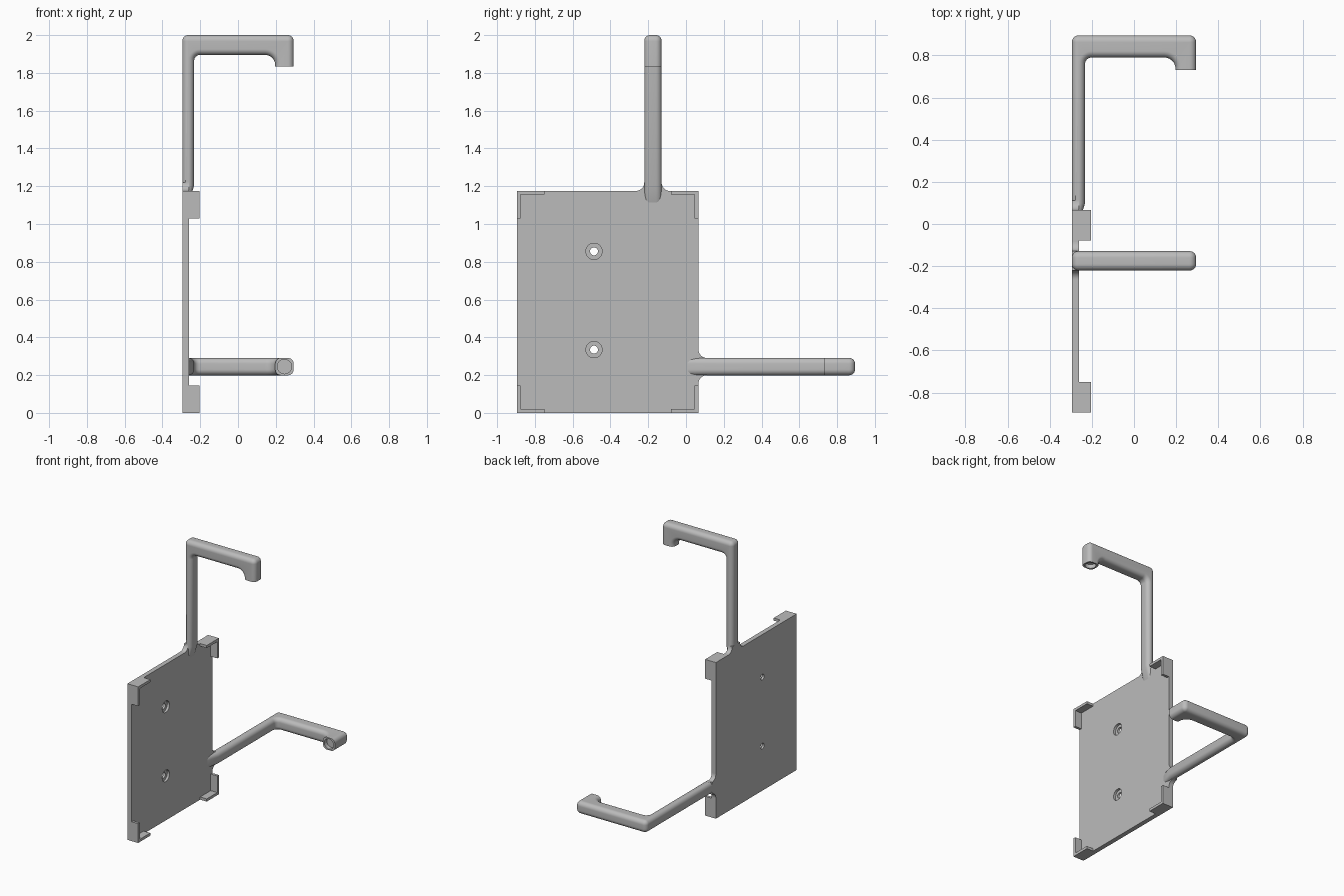
import bpy, bmesh, math
from mathutils import Vector, Matrix

if "Cube" in bpy.data.objects:
    bpy.data.objects.remove(bpy.data.objects["Cube"])

grey = bpy.data.materials.new("plain grey")
grey.diffuse_color = (0.5, 0.5, 0.5, 1)
grey.use_nodes = True
grey.node_tree.nodes["Principled BSDF"].inputs["Base Color"].default_value = grey.diffuse_color


def finish(name, bm):
    bmesh.ops.recalc_face_normals(bm, faces=bm.faces)
    me = bpy.data.meshes.new(name)
    bm.to_mesh(me)
    bm.free()
    ob = bpy.data.objects.new(name, me)
    bpy.context.collection.objects.link(ob)
    me.materials.append(grey)
    return ob


def loft(name, rings):
    """Skin a stack of equal-sized vertex rings and cap both ends."""
    bm = bmesh.new()
    rows = [[bm.verts.new(p) for p in r] for r in rings]
    n = len(rows[0])
    for a, b in zip(rows, rows[1:]):
        for i in range(n):
            j = (i + 1) % n
            bm.faces.new((a[i], a[j], b[j], b[i]))
    bm.faces.new(rows[0])
    bm.faces.new(rows[-1])
    return finish(name, bm)


def lathe(name, profile, place, sides=32):
    """Stack circles of (height, radius); place maps (a, b, height) to space."""
    angles = [2 * math.pi * i / sides for i in range(sides)]
    return loft(name, [[place(r * math.cos(t), r * math.sin(t), h) for t in angles]
                       for h, r in profile])


def cut(ob, cutter):
    mod = ob.modifiers.new("cut", 'BOOLEAN')
    mod.operation, mod.solver, mod.object = 'DIFFERENCE', 'EXACT', cutter
    bpy.context.view_layer.objects.active = ob
    bpy.ops.object.modifier_apply(modifier=mod.name)
    bpy.data.objects.remove(cutter)


def smooth(ob):
    bpy.ops.object.select_all(action='DESELECT')
    ob.select_set(True)
    bpy.context.view_layer.objects.active = ob
    bpy.ops.object.shade_smooth_by_angle(angle=math.radians(35))


def fillet(points, seg=8):
    """Round each (x, y, radius) corner with an arc."""
    out = []
    for i, (x, y, r) in enumerate(points):
        c = Vector((x, y))
        if r <= 0:
            out.append(c)
            continue
        a = (Vector(points[i - 1][:2]) - c).normalized()
        b = (Vector(points[(i + 1) % len(points)][:2]) - c).normalized()
        half = a.angle(b) / 2
        mid = c + (a + b).normalized() * (r / math.sin(half))
        p = c + a * (r / math.tan(half)) - mid
        q = c + b * (r / math.tan(half)) - mid
        turn = p.angle_signed(q)  # clockwise positive
        for k in range(seg + 1):
            out.append(mid + Matrix.Rotation(-turn * k / seg, 2) @ p)
    return out


# Plate outline with flared roots for the two arms
X0, X1, XLIP = -0.295, -0.26, -0.205
Y0, Y1, Z1 = -0.895, 0.066, 1.175
ARM_Y, ARM_Z, HALF, FLARE = -0.175, 0.245, 0.046, 0.045
outline = fillet([
    (Y0, 0, 0), (Y1, 0, 0),
    (Y1, ARM_Z - HALF - FLARE, 0), (Y1, ARM_Z - HALF, FLARE * .98), (Y1 + FLARE, ARM_Z - HALF, 0),
    (Y1 + FLARE, ARM_Z + HALF, 0), (Y1, ARM_Z + HALF, FLARE * .98), (Y1, ARM_Z + HALF + FLARE, 0),
    (Y1, Z1, 0),
    (ARM_Y + HALF + FLARE, Z1, 0), (ARM_Y + HALF, Z1, FLARE * .98), (ARM_Y + HALF, Z1 + FLARE, 0),
    (ARM_Y - HALF, Z1 + FLARE, 0), (ARM_Y - HALF, Z1, FLARE * .98), (ARM_Y - HALF - FLARE, Z1, 0),
    (Y0, Z1, 0)])
plate = loft("back_plate", [[(x, y, z) for y, z in outline] for x in (X0, X1)])

# Counterbored screw holes
for z0 in (0.335, 0.855):
    cut(plate, lathe("screw_hole_cutter",
                     [(X0 - .02, .021), (X1 - .018, .021), (X1 - .018, .043), (X1 + .02, .043)],
                     lambda a, b, h: (h, -0.487 + a, z0 + b)))
smooth(plate)

# Thin L-shaped walls at the four corners
LEG, WALL = 0.145, 0.02
for yn, y, sy in (("left", Y0, 1), ("right", Y1, -1)):
    for zn, z, sz in (("lower", 0, 1), ("upper", Z1, -1)):
        shape = [(0, 0), (LEG, 0), (LEG, WALL), (WALL, WALL), (WALL, LEG), (0, LEG)]
        loft(f"{zn}_{yn}_corner_lip",
             [[(x, y + sy * a, z + sz * b) for a, b in shape] for x in (X1 - .005, XLIP)])


def arm_profile(d):
    """Side outline of an arm, inset by d, as (x, distance along arm)."""
    return fillet([
        (-0.293 + .3 * d, 1.10, 0), (-0.264 - .5 * d, 1.10, 0),
        (-0.232 - d, 1.205, 0),
        (-0.232 - d, 1.895 + d, 0.03 + d), (0.197 + d, 1.895 + d, 0.053 + d),
        (0.197 + d, 1.835, 0), (0.295 - d, 1.835, 0),
        (0.295 - d, 2 - d, 0.032 - d), (-0.295 + d, 2 - d, 0.032 - d),
        (-0.295 + d, 1.175, 0)])


# Hooked arms with rounded edges and a round socket in each tip
ROUND, STEPS = 0.031, 8
levels = []
for k in range(STEPS + 1):
    t = math.pi / 2 * k / STEPS
    levels.append((HALF - ROUND + ROUND * math.sin(t), ROUND * (1 - math.cos(t))))
levels = [(-w, d) for w, d in reversed(levels)] + levels

for name, place in (("upper_arm", lambda x, w, u: (x, ARM_Y + w, u)),
                    ("side_arm", lambda x, w, u: (x, u - 1.105, ARM_Z + w))):
    arm = loft(name, [[place(x, w, u) for x, u in arm_profile(d)] for w, d in levels])
    cut(arm, lathe("socket_cutter", [(1.80, .038), (1.865, .038)],
                   lambda a, b, h: place(0.246 + a, b, h)))
    smooth(arm)
